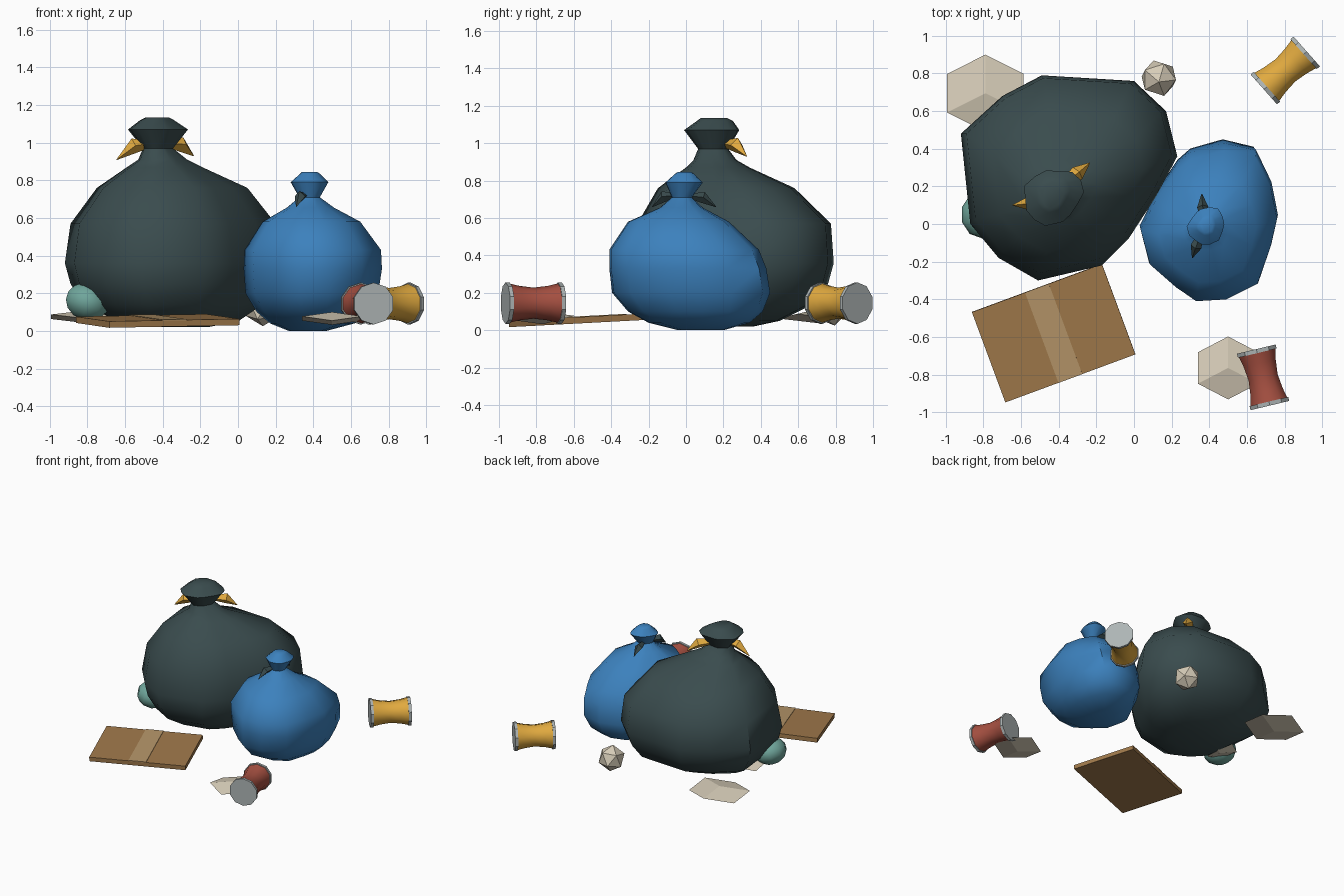
import bpy, bmesh, math
from math import cos, sin, pi
from mathutils import Vector, Matrix

if "Cube" in bpy.data.objects:
    bpy.data.objects.remove(bpy.data.objects["Cube"])

def mat(name, r, g, b):
    m = bpy.data.materials.new(name)
    m.diffuse_color = (r, g, b, 1)
    m.use_nodes = True
    m.node_tree.nodes["Principled BSDF"].inputs["Base Color"].default_value = m.diffuse_color
    return m

DARK = mat("dark_plastic", .042, .072, .076)
BLUE = mat("blue_plastic", .045, .22, .51)
GOLD = mat("gold", .75, .40, .05)
RED = mat("red", .38, .08, .053)
TEAL = mat("teal", .16, .38, .33)
CARD = mat("cardboard", .35, .19, .07)
TAPE = mat("tape", .46, .30, .14)
PAPER = mat("paper", .68, .61, .48)
METAL = mat("metal", .42, .46, .46)

def finish(name, bm, material, angle=None, matrix=None):
    if matrix:
        bm.transform(matrix)
    bmesh.ops.recalc_face_normals(bm, faces=bm.faces[:])
    me = bpy.data.meshes.new(name)
    bm.to_mesh(me)
    bm.free()
    me.materials.append(material)
    ob = bpy.data.objects.new(name, me)
    bpy.context.collection.objects.link(ob)
    if angle:
        me.shade_smooth()
        me.set_sharp_from_angle(angle=math.radians(angle))
    return ob

def loft(name, rings, material, angle=None, matrix=None):
    bm = bmesh.new()
    vs = [[bm.verts.new(p) for p in r] for r in rings]
    n = len(vs[0])
    for a, b in zip(vs, vs[1:]):
        for i in range(n):
            j = (i + 1) % n
            bm.faces.new((a[i], a[j], b[j], b[i]))
    bm.faces.new(vs[0][::-1])
    bm.faces.new(vs[-1])
    return finish(name, bm, material, angle, matrix)

def bag(name, outline, levels, material):
    # levels: z, xmin, xmax, ymin, ymax; each ring is the outline fitted to its box
    xs, ys = [p[0] for p in outline], [p[1] for p in outline]
    x0, y0, w, d = min(xs), min(ys), max(xs) - min(xs), max(ys) - min(ys)
    rings = [[(a + (x - x0) / w * (b - a), c + (y - y0) / d * (e - c), z)
              for x, y in outline] for z, a, b, c, e in levels]
    loft(name, rings, material, 50)

def spike(name, start, mid, tip, r, material):
    # four-sided knot end, thickest at mid
    start, mid, tip = map(Vector, (start, mid, tip))
    q = (tip - start).to_track_quat('Z', 'Y')
    ring = lambda c, s: [c + q @ Vector((s * cos(k * pi / 2), s * sin(k * pi / 2), 0)) for k in range(4)]
    loft(name, [ring(start, r * .4), ring(mid, r), ring(tip, .002)], material)

# large dark bag
bag("large_bag",
    [(-.92, .48), (-.87, 0), (-.72, -.18), (-.51, -.30), (-.17, -.22), (-.03, -.08),
     (.12, .15), (.23, .36), (.17, .60), (0, .76), (-.49, .79), (-.70, .68)],
    [(.02, -.52, -.16, .08, .36), (.05, -.68, 0, -.08, .50), (.14, -.82, .13, -.22, .68),
     (.25, -.89, .19, -.28, .76), (.36, -.92, .23, -.30, .79), (.57, -.89, .20, -.26, .775),
     (.76, -.75, .05, -.15, .58), (.87, -.59, -.19, .0, .34), (.91, -.53, -.27, .04, .27),
     (.97, -.505, -.345, .065, .225), (1.07, -.585, -.266, -.01, .285), (1.12, -.52, -.34, .06, .25),
     (1.135, -.49, -.37, .08, .22)], DARK)
spike("large_bag_tie_left", (-.44, .13, 1.0), (-.55, .11, .985), (-.645, .10, .91), .04, GOLD)
spike("large_bag_tie_right", (-.40, .19, 1.0), (-.30, .27, .99), (-.235, .325, .93), .04, GOLD)

# small blue bag
bag("small_bag",
    [(.03, 0), (.08, -.2), (.22, -.33), (.33, -.41), (.49, -.40), (.66, -.31), (.73, -.1),
     (.765, .06), (.73, .24), (.65, .41), (.48, .45), (.30, .40), (.23, .34), (.12, .18)],
    [(0, .27, .47, -.04, .2), (.04, .17, .62, -.2, .34), (.10, .10, .69, -.31, .41),
     (.20, .04, .745, -.395, .45), (.33, .03, .765, -.41, .43), (.43, .035, .76, -.41, .39),
     (.58, .13, .65, -.31, .23), (.655, .26, .51, -.14, .09), (.71, .325, .435, -.075, .03),
     (.79, .28, .48, -.11, .09), (.835, .33, .435, -.06, .045), (.845, .34, .42, -.045, .03)], BLUE)
spike("small_bag_tie_front", (.36, -.04, .72), (.33, -.12, .715), (.31, -.18, .66), .03, DARK)
spike("small_bag_tie_back", (.375, .01, .72), (.365, .09, .71), (.36, .16, .66), .03, DARK)

# flattened cardboard with tape strip
def slab(name, sx, sy, sz, dz, material):
    bm = bmesh.new()
    bmesh.ops.create_cube(bm, size=1, matrix=Matrix.Diagonal((sx, sy, sz, 1)))
    m = (Matrix.Translation((-.427, -.58, .053)) @ Matrix.Rotation(.053, 4, 'X')
         @ Matrix.Rotation(math.radians(20.3), 4, 'Z') @ Matrix.Translation((0, 0, dz)))
    finish(name, bm, material, None, m)

slab("cardboard", .737, .512, .034, 0, CARD)
slab("cardboard_tape", .135, .513, .006, .018, TAPE)

# crushed cans lying on their sides
def can(name, a, b, material):
    a, b = Vector(a), Vector(b)
    L = (b - a).length
    m = Matrix.Translation(a) @ (b - a).to_track_quat('Z', 'Y').to_matrix().to_4x4()
    ring = lambda z, r: [(r * cos(k * pi / 5 + pi / 10), r * sin(k * pi / 5 + pi / 10), z) for k in range(10)]
    loft(name + "_body", [ring(L * t, r) for t, r in
         ((.05, .106), (.25, .092), (.5, .083), (.75, .092), (.95, .106))], material, 50, m)
    for end, z in (("near", 0), ("far", L - .022)):
        loft(f"{name}_{end}_rim", [ring(z, .111), ring(z + .022, .111)], METAL, None, m)

can("red_can", (.65, -.665, .145), (.722, -.965, .145), RED)
can("gold_can", (.69, .715, .145), (.918, .917, .145), GOLD)

# flat crumpled papers: squashed cubes standing on a corner
def paper(name, c, rx, ry, h, turn=30):
    bm = bmesh.new()
    hexa = [bm.verts.new((rx * cos(k * pi / 3 + math.radians(turn)),
                          ry * sin(k * pi / 3 + math.radians(turn)),
                          h / 3 if k % 2 else -h / 3)) for k in range(6)]
    top, low = bm.verts.new((0, 0, h)), bm.verts.new((0, 0, -h))
    for k in range(0, 6, 2):
        bm.faces.new((top, hexa[k - 1], hexa[k], hexa[k + 1]))
        bm.faces.new((low, hexa[k], hexa[k + 1], hexa[(k + 2) % 6]))
    finish(name, bm, PAPER, None, Matrix.Translation(c))

paper("front_paper", (.50, -.765, .066), .185, .167, .034)
paper("back_paper", (-.79, .695, .075), .235, .205, .036)
paper("hidden_paper", (-.69, .18, .075), .13, .13, .035)

# paper ball
bm = bmesh.new()
bmesh.ops.create_icosphere(bm, subdivisions=1, radius=.102)
finish("paper_ball", bm, PAPER, None, Matrix.Translation((.132, .775, .125)) @ Matrix.Rotation(.2, 4, 'X'))

# teal container half buried under the large bag
bm = bmesh.new()
bmesh.ops.create_uvsphere(bm, u_segments=10, v_segments=7, radius=1)
finish("teal_container", bm, TEAL, 50, Matrix.Translation((-.80, .05, .155))
       @ Matrix.Rotation(.3, 4, 'Y') @ Matrix.Diagonal((.122, .13, .1, 1)))
